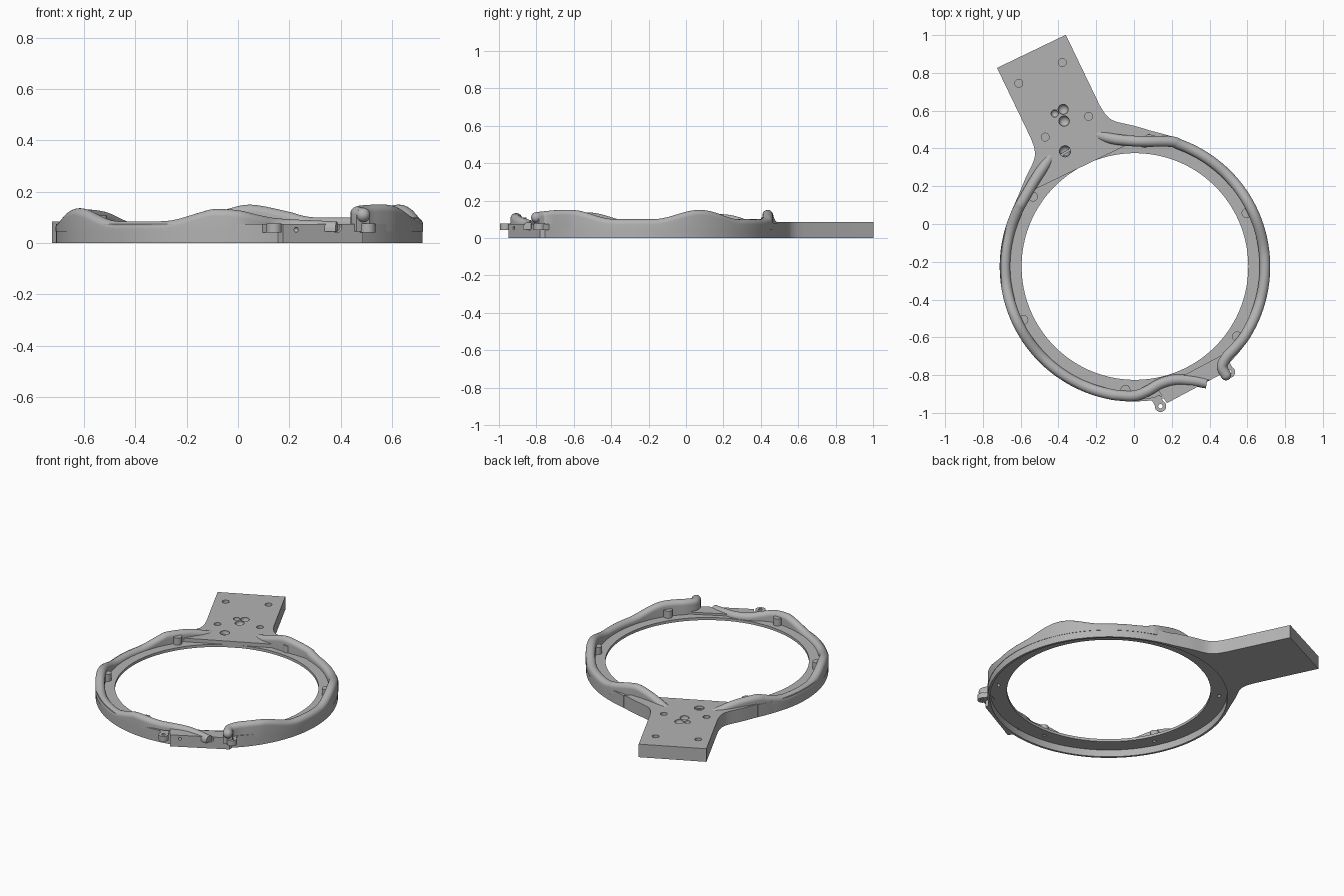
import bpy, bmesh, math
from mathutils import Vector

if "Cube" in bpy.data.objects:
    bpy.data.objects.remove(bpy.data.objects["Cube"])

CX, CY = 0.005, -0.225          # ring centre
R_IN, R_OUT, R_TUBE = 0.6, 0.715, 0.688
TUBE = 0.028                    # half width of the raised channel
FLOOR, FLOOR_TOP = 0.045, 0.062
POSTS = [25.6 + 60 * k for k in range(6)]

grey = bpy.data.materials.new("plain grey")
grey.use_nodes = True
grey.diffuse_color = (0.45, 0.45, 0.45, 1)
grey.node_tree.nodes["Principled BSDF"].inputs["Base Color"].default_value = (0.45, 0.45, 0.45, 1)


def finish(name, bm):
    bmesh.ops.recalc_face_normals(bm, faces=bm.faces)
    mesh = bpy.data.meshes.new(name)
    bm.to_mesh(mesh)
    bm.free()
    mesh.materials.append(grey)
    ob = bpy.data.objects.new(name, mesh)
    bpy.context.collection.objects.link(ob)
    return ob


def polar(r, deg):
    a = math.radians(deg)
    return CX + r * math.cos(a), CY + r * math.sin(a)


def local(deg, points):
    """Points given as (outward, sideways) from the ring centre at an angle."""
    a = math.radians(deg)
    c, s = math.cos(a), math.sin(a)
    return [(CX + u * c - v * s, CY + u * s + v * c) for u, v in points]


def prism(name, outline, z0, z1):
    bm = bmesh.new()
    face = bm.faces.new([bm.verts.new((x, y, z0)) for x, y in outline])
    top = bmesh.ops.extrude_face_region(bm, geom=[face])["geom"]
    bmesh.ops.translate(bm, vec=(0, 0, z1 - z0),
                        verts=[g for g in top if isinstance(g, bmesh.types.BMVert)])
    return finish(name, bm)


def disc(name, x, y, r, z0, z1, n=32):
    turn = [2 * math.pi * i / n for i in range(n)]
    return prism(name, [(x + r * math.cos(a), y + r * math.sin(a)) for a in turn], z0, z1)


def ring(name, x, y, r0, r1, z0, z1, n=32):
    bm = bmesh.new()
    loops = []
    for i in range(n):
        a = 2 * math.pi * i / n
        loops.append([bm.verts.new((x + r * math.cos(a), y + r * math.sin(a), z))
                      for r, z in ((r0, z0), (r1, z0), (r1, z1), (r0, z1))])
    for i in range(n):
        p, q = loops[i], loops[(i + 1) % n]
        for k in range(4):
            m = (k + 1) % 4
            bm.faces.new((p[k], q[k], q[m], p[m]))
    return finish(name, bm)


def ball(name, x, y, z, r):
    bm = bmesh.new()
    bmesh.ops.create_uvsphere(bm, u_segments=24, v_segments=16, radius=r)
    bmesh.ops.translate(bm, vec=(x, y, z), verts=bm.verts)
    return finish(name, bm)


def cut(ob, cutters):
    for c in cutters:
        mod = ob.modifiers.new("cut", "BOOLEAN")
        mod.operation, mod.solver, mod.object = "DIFFERENCE", "EXACT", c
        bpy.context.view_layer.objects.active = ob
        bpy.ops.object.modifier_apply(modifier=mod.name)
        bpy.data.objects.remove(c)


def spline(pts, steps=5):
    pts = [Vector(p) for p in pts]
    pts = [2 * pts[0] - pts[1]] + pts + [2 * pts[-1] - pts[-2]]
    out = []
    for a, b, c, d in zip(pts, pts[1:], pts[2:], pts[3:]):
        for i in range(steps):
            t = i / steps
            out.append(0.5 * (2 * b + (c - a) * t + (2 * a - 5 * b + 4 * c - d) * t * t
                              + (3 * b - a - 3 * c + d) * t ** 3))
    return out + [pts[-2]]


def channel(name, pts):
    """Sweep a round-topped wall along points whose z is the crest height."""
    path = spline(pts)
    section = [(math.cos(math.pi * k / 14), math.sin(math.pi * k / 14)) for k in range(15)]
    bm = bmesh.new()
    rows = []
    for i, p in enumerate(path):
        d = path[min(i + 1, len(path) - 1)] - path[max(i - 1, 0)]
        side = Vector((d.y, -d.x, 0)).normalized() * TUBE
        zc = p.z - TUBE
        base = Vector((p.x, p.y, 0))
        row = [base + side + Vector((0, 0, min(FLOOR, zc - 0.002)))]
        row += [base + side * c + Vector((0, 0, zc + TUBE * s)) for c, s in section]
        row.append(base - side + Vector((0, 0, min(FLOOR, zc - 0.002))))
        rows.append([bm.verts.new(v) for v in row])
    n = len(rows[0])
    for p, q in zip(rows, rows[1:]):
        for k in range(n):
            bm.faces.new((p[k], p[(k + 1) % n], q[(k + 1) % n], q[k]))
    bm.faces.new(rows[0])
    bm.faces.new(rows[-1])
    return finish(name, bm)


def arc(start, end, low, high):
    """Points on the ring, with the crest rising over each post."""
    out = []
    for a in range(start, end + 1, 4):
        near = min(abs((a - p + 180) % 360 - 180) for p in POSTS)
        rise = math.cos(math.pi / 2 * near / 22) ** 2 if near < 22 else 0
        out.append((*polar(R_TUBE, a), low + (high - low) * rise))
    return out


# Ring: outer wall, recessed floor with screw holes, and posts
ring("outer_wall", CX, CY, 0.7, R_OUT - 0.001, 0, 0.075, 160)
flange = ring("floor_flange", CX, CY, R_IN, 0.705, FLOOR, FLOOR_TOP, 160)
cut(flange, [disc("cutter", *polar(0.655, a), 0.013, 0, 0.1, 16) for a in POSTS])
for a in POSTS:
    disc("screw_post", *polar(0.655, a), 0.026, 0.06, 0.108)

# Raised channels
right = [(0.487, -0.8, 0.138), (0.466, -0.755, 0.143), (0.49, -0.705, 0.148), (0.535, -0.657, 0.15)]
right += arc(-34, 74, 0.1, 0.15)
right += [(0.05, 0.437, 0.15), (-0.05, 0.443, 0.13), (-0.13, 0.455, 0.105), (-0.24, 0.487, 0.075)]
channel("left_channel", right)
ball("channel_end", 0.487, -0.8, 0.11, TUBE)
left = [(-0.41, 0.41, 0.072), (-0.46, 0.33, 0.095), (-0.52, 0.24, 0.122)]
left += arc(150, 262, 0.085, 0.136)
left += [(0, -0.91, 0.128), (0.07, -0.885, 0.112), (0.14, -0.845, 0.098),
         (0.22, -0.825, 0.092), (0.31, -0.83, 0.088), (0.385, -0.843, 0.084)]
channel("right_channel", left)

# Mounting arm with flared root
flare = spline([(0.537, 0.472, 0), (0.6, 0.4, 0), (0.673, 0.319, 0), (0.74, 0.237, 0),
                (0.79, 0.21, 0), (0.85, 0.202, 0)])
half = [(p.x, p.y) for p in flare if p.x > 0.6] + [(1.264, 0.202)]
half = [(0.598, 0.39)] + half
arm = prism("mounting_arm", local(115.7, half + [(u, -v) for u, v in reversed(half)]), 0, 0.085)
# Slim fillets finishing the flare against the ring
for s in (1, -1):
    prism("arm_fillet", local(115.7, [(0.5, s * 0.505), (0.537, s * 0.474), (0.6, s * 0.401),
                                      (0.6, s * 0.37), (0.55, s * 0.44)]), 0, 0.08)
cutters = [disc("cutter", CX, CY, 0.7, -0.1, FLOOR, 160)]
cutters += [disc("cutter", x, y, 0.021, 0.03, 0.2, 24)
            for x, y in ((-0.61, 0.745), (-0.38, 0.855), (-0.24, 0.57), (-0.47, 0.46))]
cutters += [ball("cutter", x, y, 0.08, r) for x, y, r in
            ((-0.42, 0.585, 0.02), (-0.375, 0.607, 0.027), (-0.37, 0.545, 0.028), (-0.365, 0.385, 0.03))]
cut(arm, cutters)

# Front clasp block with cable exit and pin hole
block = prism("clasp_block", local(-62, [(0.718, -0.19), (0.718, 0.165), (0.63, 0.2), (0.63, -0.2)]), 0, 0.075)
cut(block, [disc("cutter", CX, CY, 0.7, -0.1, FLOOR, 160),
            ball("cutter", 0.39, -0.845, 0.062, 0.024),
            ball("cutter", 0.225, -0.917, 0.052, 0.01)])

# Clasp ears
for u, v in ((0.717, -0.228), (0.729, 0.179)):
    x, y = local(-62, [(u, v)])[0]
    ring("clasp_ear", x, y, 0.012, 0.03, 0.042, 0.076)
    prism("ear_lug", local(-62, [(0.66, v - 0.025), (u - 0.016, v - 0.025),
                                 (u - 0.016, v + 0.025), (0.66, v + 0.025)]), 0.042, 0.075)

# Smooth curved faces, keep hard edges
bpy.ops.object.select_all(action="DESELECT")
for ob in bpy.context.scene.objects:
    if ob.type == "MESH":
        ob.select_set(True)
        bpy.context.view_layer.objects.active = ob
bpy.ops.object.shade_smooth_by_angle(angle=math.radians(35))
